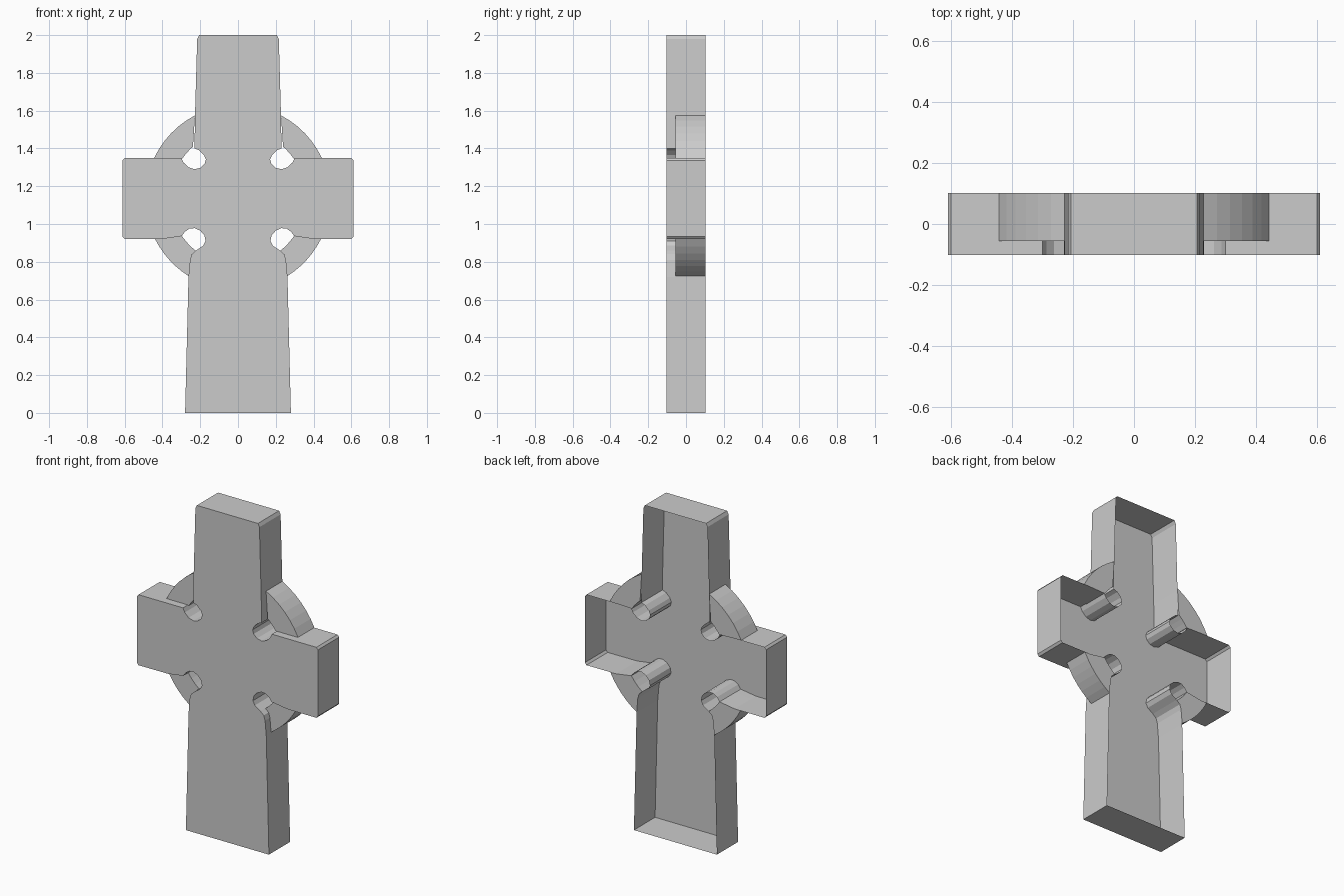
import bpy, bmesh
from math import sin, cos, atan2, hypot

if "Cube" in bpy.data.objects:
    bpy.data.objects.remove(bpy.data.objects["Cube"])

FRONT, BACK, RING_FRONT = -0.102, 0.102, -0.055
CENTRE_Z, R_IN, R_OUT = 1.14, 0.36, 0.491


def prism(name, outline, y0, y1, closed_back):
    """Extrude an (x, z) outline from y0 to y1, with an optional back face."""
    bm = bmesh.new()
    front = [bm.verts.new((x, y0, z)) for x, z in outline]
    back = [bm.verts.new((x, y1, z)) for x, z in outline]
    bm.faces.new(front)
    n = len(outline)
    for i in range(n):
        j = (i + 1) % n
        bm.faces.new((front[j], front[i], back[i], back[j]))
    if closed_back:
        bm.faces.new(back[::-1])
    mesh = bpy.data.meshes.new(name)
    bm.to_mesh(mesh)
    bm.free()
    obj = bpy.data.objects.new(name, mesh)
    bpy.context.collection.objects.link(obj)
    return obj


def arc(radius, start, end, steps):
    """Points around the ring centre between the directions of two points."""
    a = atan2(start[1] - CENTRE_Z, start[0])
    b = atan2(end[1] - CENTRE_Z, end[0])
    angles = [a + (b - a) * i / steps for i in range(steps + 1)]
    return [(radius * cos(t), CENTRE_Z + radius * sin(t)) for t in angles]


# Right half of the cross outline, bottom to top, with the armpit notches
half = [
    (0.28, 0), (0.262, 0.72), (0.254, 0.81), (0.245, 0.84), (0.222, 0.86),
    (0.185, 0.885), (0.172, 0.91), (0.178, 0.94), (0.2, 0.965), (0.23, 0.978),
    (0.258, 0.975), (0.28, 0.96), (0.298, 0.936), (0.4, 0.921),
    (0.6, 0.92), (0.611, 0.933), (0.611, 1.337), (0.6, 1.35),
    (0.3, 1.35), (0.288, 1.325), (0.262, 1.3), (0.23, 1.29), (0.2, 1.297),
    (0.177, 1.318), (0.17, 1.342), (0.18, 1.365), (0.205, 1.39), (0.23, 1.4),
    (0.228, 1.56), (0.216, 1.98), (0.206, 2.0),
]
outline = half + [(-x, z) for x, z in reversed(half)]

# Hollow cross: front plate and side walls, open at the back
prism("cross_shell", outline, FRONT, BACK, False)

# Ring quadrants between the arms, mirrored to the left
upper = (arc(R_OUT, (0.442, 1.35), (0.228, 1.575), 6)
         + arc(R_IN, (0.23, 1.4), (0.3, 1.35), 3))
lower = (arc(R_OUT, (0.261, 0.725), (0.438, 0.92), 6)
         + [(0.4, 0.921)]
         + arc(R_IN, (0.298, 0.936), (0.222, 0.86), 3)
         + [(0.245, 0.84), (0.254, 0.81)])
for name, section in (("ring_upper", upper), ("ring_lower", lower)):
    ring = prism(name, section, RING_FRONT, BACK, True)
    mirror = ring.modifiers.new("mirror", 'MIRROR')
    mirror.use_axis = (True, False, False)
    mirror.use_mirror_merge = False
